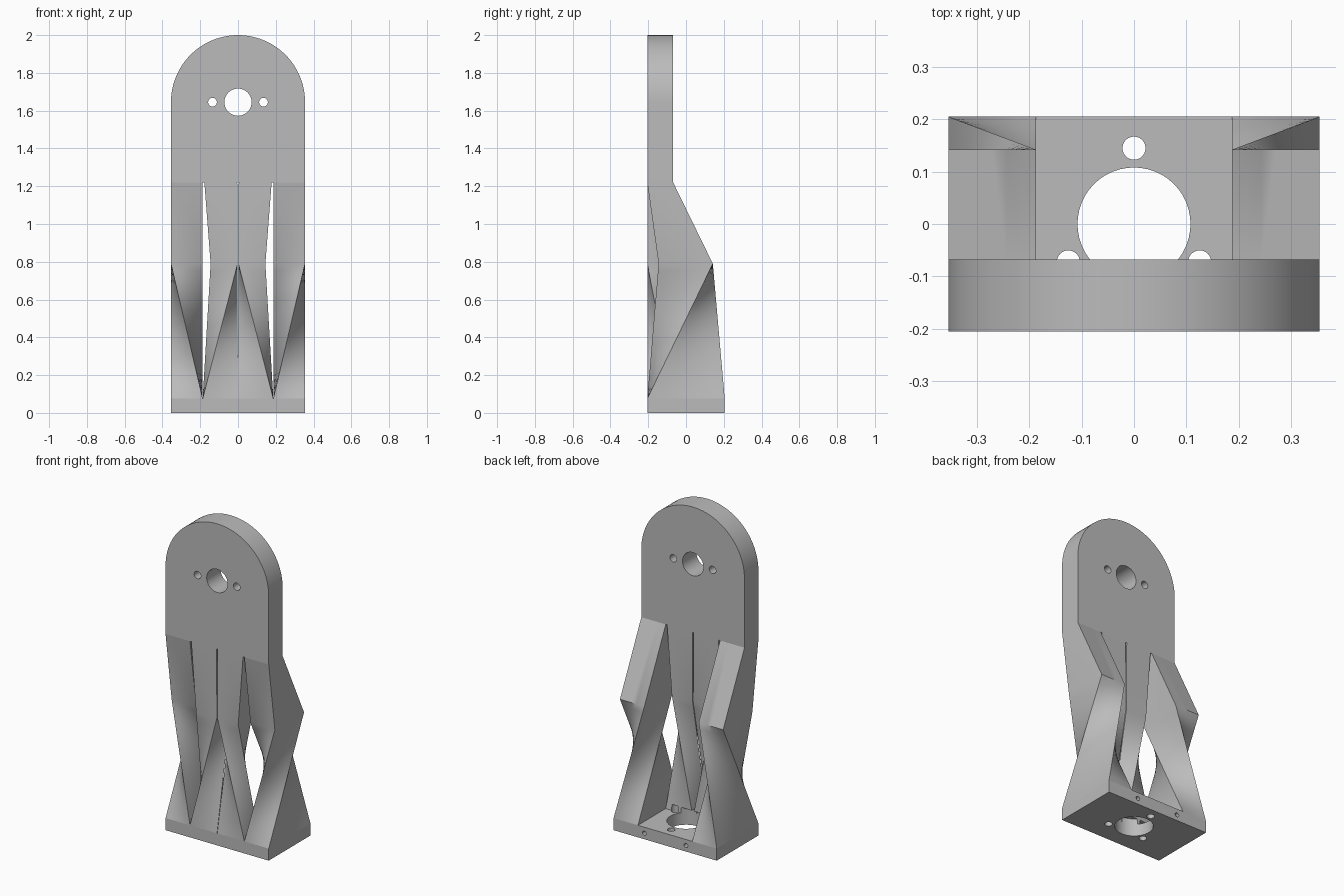
import bpy, bmesh
from math import pi, sin, cos, radians
from mathutils import Vector

if "Cube" in bpy.data.objects:
    bpy.data.objects.remove(bpy.data.objects["Cube"], do_unlink=True)

HALF_W, FRONT, PLATE_BACK, BACK = 0.355, -0.205, -0.068, 0.205
SPLIT, KNEE, FLOOR = 1.22, 0.79, 0.075   # heights where the legs start, bend and land
HOLE_Z = 1.645

grey = bpy.data.materials.new("grey_plastic")
grey.use_nodes = True
grey.diffuse_color = (0.5, 0.5, 0.5, 1)
grey.node_tree.nodes["Principled BSDF"].inputs["Base Color"].default_value = grey.diffuse_color


def add_object(name, bm):
    bmesh.ops.recalc_face_normals(bm, faces=bm.faces)
    mesh = bpy.data.meshes.new(name)
    bm.to_mesh(mesh)
    bm.free()
    mesh.materials.append(grey)
    obj = bpy.data.objects.new(name, mesh)
    bpy.context.collection.objects.link(obj)
    return obj


def loft(name, rings):
    """Closed solid through rings of equal length."""
    bm = bmesh.new()
    loops = [[bm.verts.new(p) for p in ring] for ring in rings]
    n = len(loops[0])
    for a, b in zip(loops, loops[1:]):
        for i in range(n):
            j = (i + 1) % n
            bm.faces.new((a[i], a[j], b[j], b[i]))
    bm.faces.new(loops[0])
    bm.faces.new(loops[-1])
    return add_object(name, bm)


def cylinder(x, y, z, radius, axis, lo, hi):
    """Cutter along y or z between lo and hi."""
    rings = []
    for level in (lo, hi):
        ring = []
        for i in range(48):
            u, v = radius * cos(i * pi / 24), radius * sin(i * pi / 24)
            ring.append((x + u, level, z + v) if axis == "y" else (x + u, y + v, level))
        rings.append(ring)
    return loft("hole_cutter", rings)


def cut(obj, cutters):
    bpy.context.view_layer.objects.active = obj
    for cutter in cutters:
        mod = obj.modifiers.new("hole", 'BOOLEAN')
        mod.operation, mod.solver, mod.object = 'DIFFERENCE', 'EXACT', cutter
        bpy.ops.object.modifier_apply(modifier=mod.name)


def section(outer, inner, front, back, z):
    """Rectangle corners: back inner, back outer, front outer, front inner."""
    return [Vector(p) for p in ((inner, back, z), (outer, back, z),
                                (outer, front, z), (inner, front, z))]


def dense_ring(corners, side, n=6):
    pts = []
    for i in range(4):
        a, b = corners[i], corners[(i + 1) % 4]
        for k in range(n):
            p = a.lerp(b, k / n)
            pts.append((p.x * side, p.y, p.z))
    return pts


def twisted_leg(name, top, knee, foot, turn, side, steps=18):
    """Straight upper part, then a quarter twist from knee to foot."""
    foot = foot[turn:] + foot[:turn]
    rings = [dense_ring(top, side)]
    for s in range(steps + 1):
        t = s / steps
        rings.append(dense_ring([a.lerp(b, t) for a, b in zip(knee, foot)], side))
    return loft(name, rings)


# Upper plate with rounded top
outline = [(-HALF_W, SPLIT), (HALF_W, SPLIT)]
outline += [(HALF_W * cos(i * pi / 48), HOLE_Z + HALF_W * sin(i * pi / 48)) for i in range(49)]
plate = loft("upper_plate", [[(x, y, z) for x, z in outline] for y in (FRONT, PLATE_BACK)])

# Base block
base = loft("base", [[(-HALF_W, FRONT, z), (HALF_W, FRONT, z), (HALF_W, BACK, z), (-HALF_W, BACK, z)]
                     for z in (0, FLOOR)])

# Four twisted legs, mirrored in pairs
parts, inner_legs = [plate, base], []
for label, side in (("left", 1), ("right", -1)):
    parts.append(twisted_leg(
        "outer_leg_" + label,
        section(HALF_W, 0.187, FRONT, PLATE_BACK, SPLIT),
        section(HALF_W, 0.187, -0.145, 0.142, KNEE),
        section(HALF_W, 0.187, FRONT, BACK, FLOOR), 1, side))
    inner_legs.append(twisted_leg(
        "inner_leg_" + label,
        section(0.178, 0.004, FRONT, PLATE_BACK, SPLIT),
        section(0.145, 0.002, FRONT, PLATE_BACK, KNEE),
        section(0.187, 0.001, FRONT, PLATE_BACK, FLOOR), -1, side))
parts += inner_legs

# Shaft and screw holes in the plate
plate_cutters = [cylinder(x, 0, HOLE_Z, r, "y", -0.5, 0.5)
                 for x, r in ((0, 0.072), (-0.135, 0.023), (0.135, 0.023))]
cut(plate, plate_cutters)

# Centre hole and three screw holes through the floor, clearing the leg roots
floor_cutters = [cylinder(0, 0, 0, 0.108, "z", -0.1, 0.11)]
for angle in (90, 210, 330):
    a = radians(angle)
    floor_cutters.append(cylinder(0.145 * cos(a), 0.145 * sin(a), 0, 0.022, "z", -0.1, 0.11))
for obj in [base] + inner_legs:
    cut(obj, floor_cutters)

# Small blind holes in the back edge of the base
back_cutters = [cylinder(x, 0, 0.037, 0.013, "y", 0.1, 0.3) for x in (-0.143, 0.143)]
cut(base, back_cutters)

for cutter in plate_cutters + floor_cutters + back_cutters:
    bpy.data.objects.remove(cutter, do_unlink=True)

# Smooth curved surfaces, keep edges sharp
bpy.ops.object.select_all(action='DESELECT')
for obj in parts:
    obj.select_set(True)
bpy.context.view_layer.objects.active = plate
bpy.ops.object.shade_smooth_by_angle(angle=radians(30))
